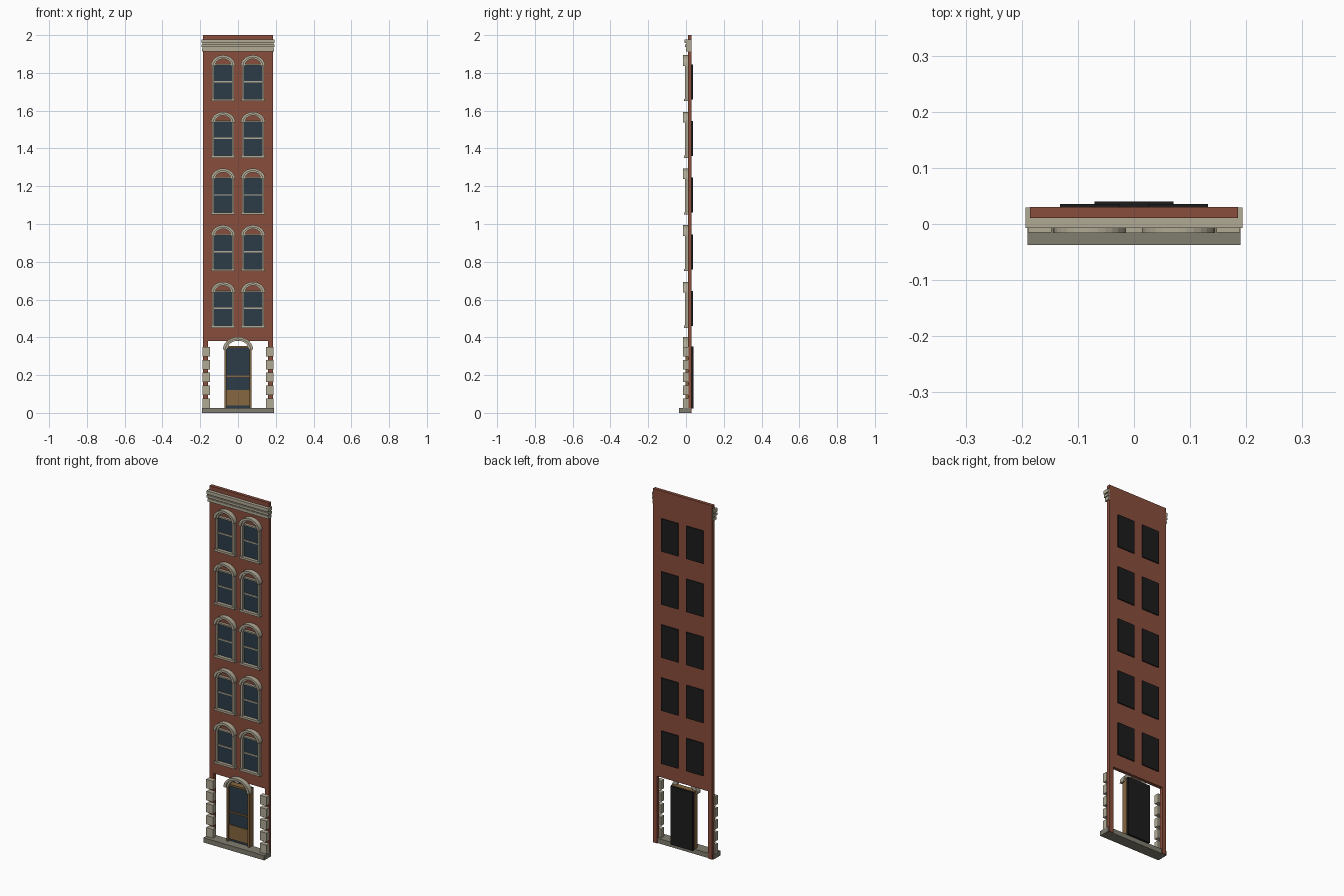
import bpy, bmesh
from math import cos, sin, pi

cube = bpy.data.objects.get("Cube")
if cube:
    bpy.data.objects.remove(cube, do_unlink=True)


def material(name, *rgb):
    m = bpy.data.materials.new(name)
    m.use_nodes = True
    m.diffuse_color = (*rgb, 1)
    m.node_tree.nodes["Principled BSDF"].inputs["Base Color"].default_value = (*rgb, 1)
    return m


BRICK = material("red brick", 0.25, 0.075, 0.045)
STONE = material("pale stone", 0.44, 0.40, 0.30)
STEP = material("grey stone", 0.22, 0.205, 0.16)
GLASS = material("blue glass", 0.025, 0.045, 0.065)
WOOD = material("brown wood", 0.24, 0.135, 0.05)
BLACK = material("black backing", 0.012, 0.012, 0.012)


def finish(name, bm, mat):
    bmesh.ops.recalc_face_normals(bm, faces=bm.faces)
    me = bpy.data.meshes.new(name)
    bm.to_mesh(me)
    bm.free()
    me.materials.append(mat)
    ob = bpy.data.objects.new(name, me)
    bpy.context.collection.objects.link(ob)
    return ob


def prism(name, outline, y0, y1, mat):
    """Extrude a front outline of (x, z) points from y0 back to y1."""
    bm = bmesh.new()
    face = bm.faces.new([bm.verts.new((x, y0, z)) for x, z in outline])
    out = bmesh.ops.extrude_face_region(bm, geom=[face])["geom"]
    moved = [v for v in out if isinstance(v, bmesh.types.BMVert)]
    bmesh.ops.translate(bm, verts=moved, vec=(0, y1 - y0, 0))
    return finish(name, bm, mat)


def box(name, x0, x1, y0, y1, z0, z1, mat):
    return prism(name, [(x0, z0), (x1, z0), (x1, z1), (x0, z1)], y0, y1, mat)


def arch(name, cx, z, outer, inner, y0, y1, squash, mat, n=14):
    """Half ring standing on height z."""
    ring = [(cos(pi * i / n), sin(pi * i / n) * squash) for i in range(n + 1)]
    pts = [(cx + outer * c, z + outer * s) for c, s in ring]
    pts += [(cx + inner * c, z + inner * s) for c, s in reversed(ring)]
    return prism(name, pts, y0, y1, mat)


# Brick wall with the open shopfront at street level
W, LEG, OPEN = 0.185, 0.16, 0.38
prism("brick_wall", [(-W, 0), (-LEG, 0), (-LEG, OPEN), (LEG, OPEN), (LEG, 0),
                     (W, 0), (W, 2), (-W, 2)], 0.011, 0.03, BRICK)

# Step, cornice bands
box("base_step", -0.19, 0.19, -0.037, 0.025, 0, 0.027, STEP)
for name, half, front, z0, z1 in (("lower", 0.19, 0.0, 1.914, 1.930),
                                  ("middle", 0.187, 0.003, 1.930, 1.957),
                                  ("upper", 0.193, -0.007, 1.957, 1.976)):
    box(f"cornice_{name}", -half, half, front, 0.0295, z0, z1, STONE)
box("cornice_bead", -0.193, 0.193, -0.005, 0.0295, 1.937, 1.950, STONE)

# Corner quoins
for side, s in (("left", 1), ("right", -1)):
    for i in range(5):
        z = 0.027 + 0.068 * i
        box(f"quoin_{side}_{i + 1}", s * 0.147, s * 0.189, -0.015, 0.012, z, z + 0.05, STONE)

# Windows
for side, cx in (("left", 0.079), ("right", -0.079)):
    for i in range(5):
        z = 0.45 + 0.3 * i
        tag = f"{side}_{i + 1}"
        box(f"window_glass_{tag}", cx - 0.05, cx + 0.05, 0.007, 0.012, z + 0.01, z + 0.195, GLASS)
        box(f"window_backing_{tag}", cx - 0.053, cx + 0.053, 0.028, 0.036, z + 0.01, z + 0.195, BLACK)
        for s in (-1, 1):
            box(f"window_jamb_{tag}", cx + s * 0.047, cx + s * 0.058, -0.006, 0.012,
                z + 0.01, z + 0.195, STONE)
        box(f"window_rail_{tag}", cx - 0.048, cx + 0.048, 0.002, 0.012, z + 0.1, z + 0.107, STONE)
        box(f"window_head_{tag}", cx - 0.058, cx + 0.058, -0.004, 0.012, z + 0.19, z + 0.198, STONE)
        box(f"window_sill_{tag}", cx - 0.064, cx + 0.064, -0.011, 0.012, z, z + 0.012, STONE)
        arch(f"window_hood_{tag}", cx, z + 0.187, 0.065, 0.051, -0.016, 0.012, 0.88, STONE)
        arch(f"window_arch_{tag}", cx, z + 0.187, 0.052, 0.042, -0.008, 0.012, 0.88, STONE)

# Door
box("door_glass", -0.064, 0.064, 0.012, 0.03, 0.027, 0.345, GLASS)
box("door_backing", -0.07, 0.07, 0.029, 0.04, 0.022, 0.352, BLACK)
box("door_panel", -0.064, 0.064, 0.006, 0.028, 0.04, 0.12, WOOD)
box("door_rail", -0.064, 0.064, 0.006, 0.028, 0.189, 0.197, WOOD)
box("door_head", -0.072, 0.072, -0.002, 0.029, 0.343, 0.353, WOOD)
for side, s in (("left", 1), ("right", -1)):
    box(f"door_post_{side}", s * 0.061, s * 0.072, -0.002, 0.029, 0.027, 0.353, WOOD)
arch("door_hood", 0, 0.335, 0.08, 0.066, -0.016, 0.014, 0.84, STONE)
arch("door_arch", 0, 0.335, 0.067, 0.056, -0.008, 0.014, 0.84, STONE)
